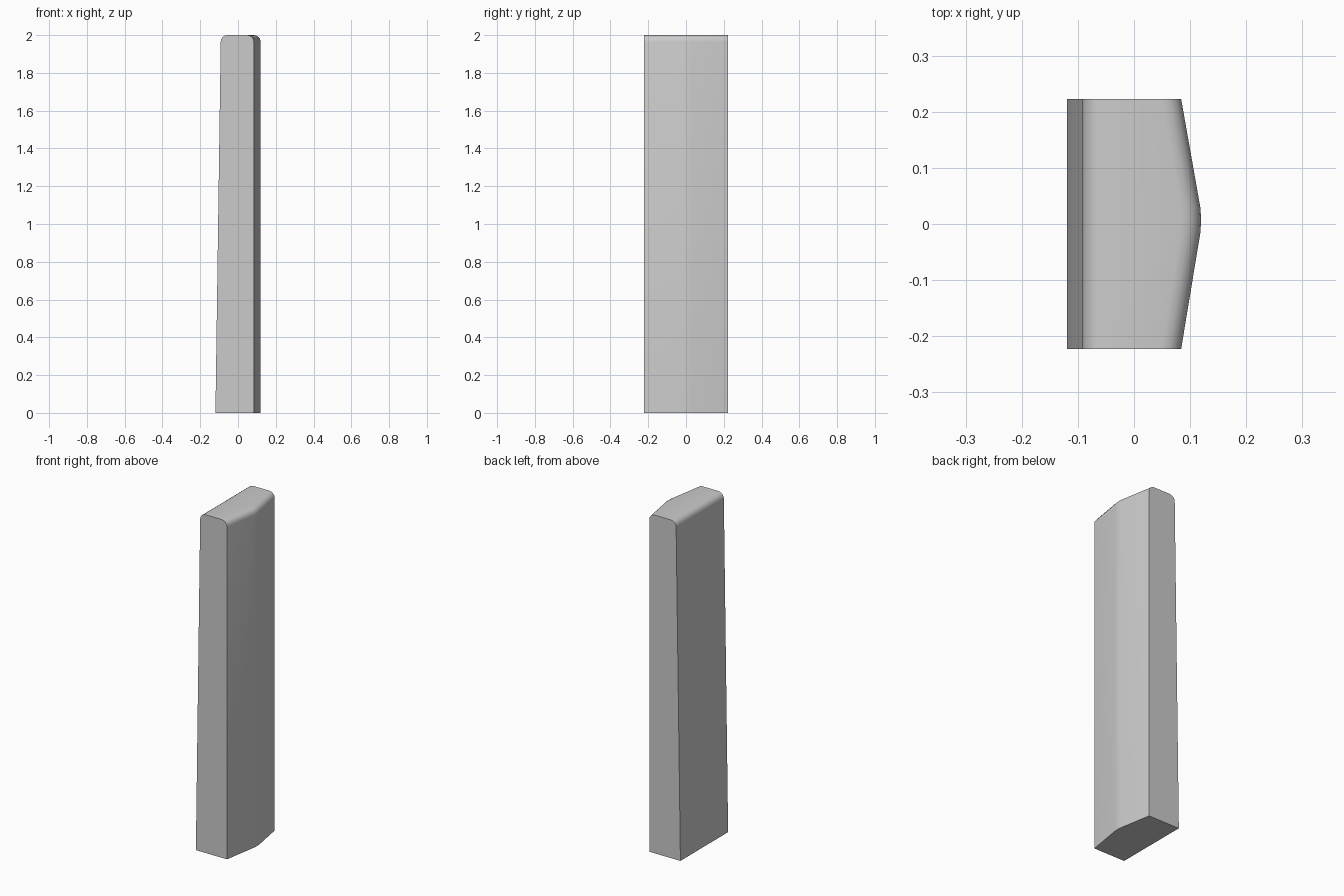
import bpy, bmesh, math

if "Cube" in bpy.data.objects:
    bpy.data.objects.remove(bpy.data.objects["Cube"])

H, R, SEG = 2.0, 0.035, 4
# Bowed front edge in plan: (x, y)
BOW = [(0.084, -0.223), (0.1185, -0.014), (0.1195, 0.007),
       (0.1185, 0.028), (0.084, 0.223)]


def ring(bm, z, back_x, inset):
    """One horizontal cross-section of the slab."""
    pts = [(back_x + inset, 0.223), (back_x + inset, -0.223)]
    pts += [(x - inset, y) for x, y in BOW]
    return [bm.verts.new((x, y, z)) for x, y in pts]


bm = bmesh.new()

# Tapered body, then rounded top shoulders
rings = [ring(bm, 0, -0.1195, 0)]
for i in range(SEG + 1):
    a = math.pi / 2 * i / SEG
    rings.append(ring(bm, H - R + R * math.sin(a), -0.0915, R * (1 - math.cos(a))))

# Skin and caps
for lo, hi in zip(rings, rings[1:]):
    for i in range(len(lo)):
        j = (i + 1) % len(lo)
        bm.faces.new((lo[i], lo[j], hi[j], hi[i]))
bm.faces.new(rings[0][::-1])
bm.faces.new(rings[-1])
bmesh.ops.recalc_face_normals(bm, faces=bm.faces[:])

mesh = bpy.data.meshes.new("upright_slab")
bm.to_mesh(mesh)
bm.free()
slab = bpy.data.objects.new("upright_slab", mesh)
bpy.context.collection.objects.link(slab)

# Smooth the rounded shoulders, keep edges sharp
bpy.context.view_layer.objects.active = slab
slab.select_set(True)
bpy.ops.object.shade_smooth_by_angle(angle=math.radians(30))
